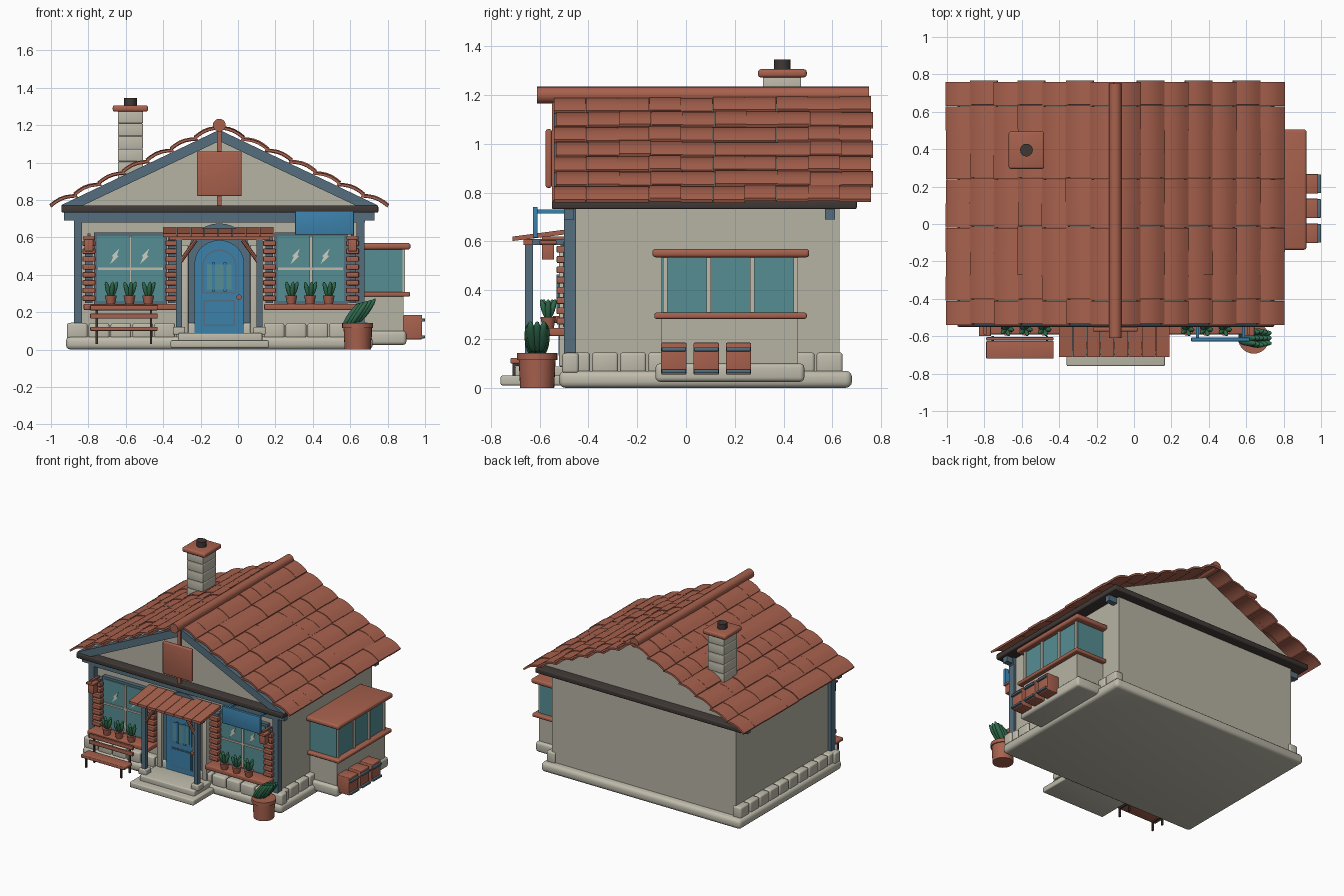
import bpy, bmesh, math, random
from mathutils import Matrix, Vector

cube = bpy.data.objects.get("Cube")
if cube:
    bpy.data.objects.remove(cube)
random.seed(4)


def material(name, r, g, b):
    m = bpy.data.materials.new(name)
    m.use_nodes = True
    m.diffuse_color = (r, g, b, 1)
    m.node_tree.nodes["Principled BSDF"].inputs["Base Color"].default_value = (r, g, b, 1)
    return m


CLAY = material("clay red", .39, .12, .075)
STONE = material("pale stone", .52, .50, .41)
PLASTER = material("plaster", .47, .455, .37)
SLATE = material("slate blue paint", .09, .155, .205)
BLUE = material("bright blue paint", .045, .22, .41)
GLASS = material("teal glass", .09, .27, .29)
GREEN = material("leaf green", .03, .15, .075)
DARK = material("dark wood", .05, .04, .036)
LIGHT = material("glint white", .62, .62, .55)


def finish(name, bm, mat):
    bmesh.ops.recalc_face_normals(bm, faces=bm.faces)
    for f in bm.faces:
        f.smooth = True
    mesh = bpy.data.meshes.new(name)
    bm.to_mesh(mesh)
    bm.free()
    mesh.set_sharp_from_angle(angle=math.radians(35))
    mesh.materials.append(mat)
    obj = bpy.data.objects.new(name, mesh)
    bpy.context.scene.collection.objects.link(obj)
    return obj


def box(name, mat, x, y, z, bevel=0):
    """Box from (low, high) pairs on each axis."""
    bm = bmesh.new()
    bmesh.ops.create_cube(bm, size=1)
    for v in bm.verts:
        v.co = [(p[0] + p[1]) / 2 + c * (p[1] - p[0]) for p, c in zip((x, y, z), v.co)]
    if bevel:
        bmesh.ops.bevel(bm, geom=bm.edges[:], offset=bevel, segments=3, profile=.5, affect='EDGES')
    return finish(name, bm, mat)


def prism(name, mat, outline, low, high, axis="y"):
    """Extrude an xz outline along y, or a yz outline along x."""
    bm = bmesh.new()
    place = (lambda a, b, t: (a, t, b)) if axis == "y" else (lambda a, b, t: (t, a, b))
    face = bm.faces.new([bm.verts.new(place(a, b, low)) for a, b in outline])
    new = bmesh.ops.extrude_face_region(bm, geom=[face])["geom"]
    shift = Vector(place(0, 0, high - low))
    bmesh.ops.translate(bm, vec=shift, verts=[e for e in new if isinstance(e, bmesh.types.BMVert)])
    return finish(name, bm, mat)


def rod(name, mat, start, end, r0, r1=None, sides=20):
    a, b = Vector(start), Vector(end)
    bm = bmesh.new()
    bmesh.ops.create_cone(bm, cap_ends=True, segments=sides, radius1=r0,
                          radius2=r0 if r1 is None else r1, depth=(b - a).length)
    turn = (b - a).to_track_quat("Z", "Y").to_matrix().to_4x4()
    bm.transform(Matrix.Translation((a + b) / 2) @ turn)
    return finish(name, bm, mat)


def leaf(name, centre, size, lean_x, lean_y=0):
    bm = bmesh.new()
    bmesh.ops.create_uvsphere(bm, u_segments=12, v_segments=8, radius=1)
    bm.transform(Matrix.Translation(centre) @ Matrix.Rotation(lean_x, 4, "Y")
                 @ Matrix.Rotation(lean_y, 4, "X") @ Matrix.Diagonal((*size, 1)))
    return finish(name, bm, GREEN)


def arch(cx, half, base, spring, top):
    steps = [math.pi * i / 14 for i in range(15)]
    return [(cx - half, base), (cx + half, base)] + [
        (cx + half * math.cos(t), spring + (top - spring) * math.sin(t)) for t in steps]


MID = -.1      # ridge line and centre of the house

# Foundation, walls and eaves
box("foundation", STONE, (-.92, .72), (-.52, .68), (0, .07), .025)
box("walls", PLASTER, (-.85, .66), (-.46, .63), (.05, .75))
box("eaves_beam", DARK, (-.945, .75), (-.55, .70), (.732, .77), .008)
prism("gable_core", PLASTER, [(MID - .84, .765), (MID + .84, .765), (MID, 1.165)], -.49, .63)
prism("front_rafters", SLATE, [(MID - .85, .77), (MID - .73, .77), (MID, 1.115), (MID + .73, .77),
                               (MID + .85, .77), (MID, 1.175)], -.54, -.48)
box("front_lintel", SLATE, (-.87, .68), (-.5, -.45), (.68, .735))

# Stone course around the front and sides
for i in range(14):
    x = -.915 + i * .117
    box("front_course", STONE, (x, x + .11), (-.508, -.44), (.06, .142), .012)
for side in (-.9, .63):
    for i in range(10):
        y = -.5 + i * .115
        box("side_course", STONE, (side, side + .07), (y, y + .107), (.06, .145), .012)

# Corner posts and eaves brackets
for side in (-1, 1):
    px = MID + side * .755
    box("corner_post", SLATE, (px - .022, px + .022), (-.5, -.45), (.14, .735))
    bx = MID + side * .79
    for y in (-.48, .59):
        box("eaves_bracket", SLATE, (bx - .04, bx + .04), (y - .02, y + .02), (.69, .735))

# Roof tiles: arched slabs overlapping down both slopes
ROWS, COLS = 7, 10
for side, label in ((-1, "right"), (1, "left")):
    bm = bmesh.new()
    down = Vector((side * .9, 0, -.425))
    up = Vector((side * .425, 0, .9)).normalized()
    for row in range(ROWS):
        for col in range(COLS):
            y0 = -.54 + col * .13 + (row % 2) * .008
            jitter = random.uniform(-.004, .004)
            rings = []
            for k in range(6):
                t = k / 5
                lift = .004 + .012 * t + .016 * math.sin(math.pi * t) + jitter
                p = Vector((MID, 0, 1.185)) + down * ((row + t * 1.08 - .08) / ROWS)
                rings.append([bm.verts.new(p + up * h + Vector((0, y, 0)))
                              for y, h in ((y0, lift), (y0 + .129, lift),
                                           (y0 + .129, lift - .014), (y0, lift - .014))])
            for a, b in zip(rings, rings[1:]):
                for j in range(4):
                    bm.faces.new((a[j], a[(j + 1) % 4], b[(j + 1) % 4], b[j]))
            bm.faces.new(rings[0])
            bm.faces.new(rings[-1])
    finish(label + "_roof_tiles", bm, CLAY)
rod("ridge_cap", CLAY, (MID, -.61, 1.2), (MID, .75, 1.2), .034)

# Chimney
for i in range(6):
    z = .87 + i * .068
    box("chimney_course", STONE, (-.642, -.508), (.315, .472), (z, z + .067), .005)
box("chimney_cap", CLAY, (-.67, -.48), (.295, .495), (1.272, 1.306), .012)
rod("flue", DARK, (-.575, .395, 1.3), (-.575, .395, 1.345), .034)

# Gable sign
box("gable_sign_post", CLAY, (MID - .012, MID + .012), (-.55, -.53), (.77, 1.17))
box("gable_sign", CLAY, (MID - .12, MID + .12), (-.575, -.55), (.82, 1.06), .008)

# Front windows with slatted shutters, sills, potted plants and lanterns
for cx, outer in ((-.575, -1), (.39, 1)):
    box("window_frame", SLATE, (cx - .195, cx + .195), (-.49, -.45), (.245, .625))
    box("window_pane", GLASS, (cx - .178, cx + .178), (-.496, -.489), (.26, .608))
    box("window_mullion", STONE, (cx - .007, cx + .007), (-.505, -.49), (.26, .608))
    box("window_bar", STONE, (cx - .178, cx + .178), (-.504, -.49), (.425, .438))
    for edge in (-.08, .08):
        gx = cx + edge
        prism("glint", LIGHT, [(gx - .03, .455), (gx - .012, .495), (gx - .02, .5), (gx + .02, .54),
                               (gx + .008, .505), (gx + .018, .5)], -.501, -.495)
    for side in (-1, 1):
        sx = cx + side * .222
        box("shutter_board", SLATE, (sx - .02, sx + .02), (-.505, -.45), (.25, .6))
        for i in range(8):
            z = .26 + i * .042
            box("shutter_slat", CLAY, (sx - .034, sx + .034), (-.53, -.48), (z, z + .028), .004)
    box("window_sill", CLAY, (cx - .25, cx + .25), (-.59, -.46), (.212, .245), .006)
    for i in (-1, 0, 1):
        x = cx + i * .1 - .005
        rod("sill_pot", CLAY, (x, -.565, .245), (x, -.565, .29), .023, .032, 16)
        for turn in range(5):
            a = turn * math.tau / 5
            leaf("sill_leaf", (x + .018 * math.cos(a), -.565 + .015 * math.sin(a), .318),
                 (.013, .013, .048), .35 * math.cos(a), -.35 * math.sin(a))
    lx = cx + outer * .222
    box("lantern_arm", CLAY, (lx - .008, lx + .008), (-.59, -.49), (.608, .62))
    box("lantern", CLAY, (lx - .024, lx + .024), (-.59, -.54), (.525, .59), .004)
    box("lantern_cap", CLAY, (lx - .032, lx + .032), (-.6, -.53), (.588, .605), .004)

# Steps and porch floor
box("lower_step", STONE, (-.36, .165), (-.76, -.5), (.01, .05), .008)
box("upper_step", STONE, (-.32, .13), (-.7, -.45), (.04, .088), .008)

# Door
prism("door_surround", SLATE, arch(MID, .165, .088, .52, .675), -.495, -.45)
prism("door", BLUE, arch(MID, .133, .09, .46, .585), -.515, -.48)
prism("door_upper_panel", SLATE, arch(MID, .092, .3, .45, .535), -.518, -.51)
prism("door_upper_inset", BLUE, arch(MID, .084, .308, .45, .527), -.521, -.51)
box("door_glass", GLASS, (MID - .065, MID + .065), (-.525, -.518), (.32, .455))
for x in (-.03, .03):
    box("door_bar", BLUE, (MID + x - .008, MID + x + .008), (-.53, -.518), (.31, .465))
box("door_lower_panel", SLATE, (MID - .085, MID + .085), (-.518, -.51), (.125, .265))
box("door_lower_inset", BLUE, (MID - .077, MID + .077), (-.522, -.51), (.133, .257))
rod("door_knob", CLAY, (.005, -.545, .28), (.005, -.51, .28), .014)

# Porch posts, braces and plank roof
for side in (-1, 1):
    px = MID + side * .215
    box("porch_post", SLATE, (px - .016, px + .016), (-.66, -.628), (.08, .6))
    box("post_base", STONE, (px - .032, px + .032), (-.675, -.612), (.08, .122), .006)
    rod("porch_brace", CLAY, (px, -.645, .46), (px - side * .09, -.645, .585), .011, sides=8)
    dx = MID + side * .185
    box("door_pilaster", STONE, (dx - .02, dx + .02), (-.52, -.45), (.088, .56), .005)
    box("porch_rail", SLATE, (px - .014, px + .014), (-.66, -.46), (.585, .61))
box("porch_header", CLAY, (-.37, .17), (-.665, -.63), (.585, .608))
for i in range(8):
    x = -.4 + i * .074
    prism("porch_plank", CLAY, [(-.71, .602), (-.71, .62), (-.47, .652), (-.47, .632)], x, x + .071, "x")

# Hanging shop sign
box("hanging_sign", BLUE, (.305, .62), (-.628, -.608), (.615, .742), .004)
for x in (.34, .585):
    box("sign_arm", BLUE, (x - .008, x + .008), (-.62, -.46), (.715, .731))

# Bench
box("bench_seat", CLAY, (-.79, -.43), (-.72, -.625), (.1, .122), .005)
for z in (.165, .21):
    box("bench_back", CLAY, (-.79, -.43), (-.622, -.605), (z, z + .028), .004)
for x in (-.755, -.465):
    box("bench_upright", DARK, (x - .006, x + .006), (-.612, -.6), (.03, .235))
    box("bench_front_leg", DARK, (x - .006, x + .006), (-.71, -.698), (.03, .105))
    box("bench_rail", DARK, (x - .006, x + .006), (-.71, -.6), (.09, .102))

# Large plant pot
rod("big_pot", CLAY, (.64, -.61, 0), (.64, -.61, .125), .07, .076, 28)
rod("big_pot_rim", CLAY, (.64, -.61, .115), (.64, -.61, .142), .083, sides=28)
for i in range(5):
    for j in (-1, 0, 1):
        leaf("big_leaf", (.605 + i * .021, -.61 + j * .032 * (1 - abs(i - 2) * .15), .185 + i * .006),
             (.017, .019, .078), .62, -j * .08)

# Side bay with its window band
box("bay_base", STONE, (.64, .9), (-.125, .485), (.025, .1), .018)
box("bay_wall", PLASTER, (.64, .885), (-.1, .46), (.08, .29))
box("bay_sill", CLAY, (.64, .92), (-.13, .495), (.283, .308), .008)
box("bay_glass", GLASS, (.64, .88), (-.1, .46), (.3, .54))
for i in range(4):
    y = -.085 + i * .178
    box("bay_mullion", STONE, (.87, .892), (y - .009, y + .009), (.3, .54))
box("bay_roof", CLAY, (.64, .922), (-.138, .505), (.535, .57), .013)

# Banded crates beside the bay
for y in (-.05, .083, .215):
    box("crate", CLAY, (.885, .985), (y - .052, y + .052), (.055, .185), .005)
    for z in (.06, .15):
        box("crate_band", SLATE, (.975, 1), (y - .05, y + .05), (z, z + .016), .004)
